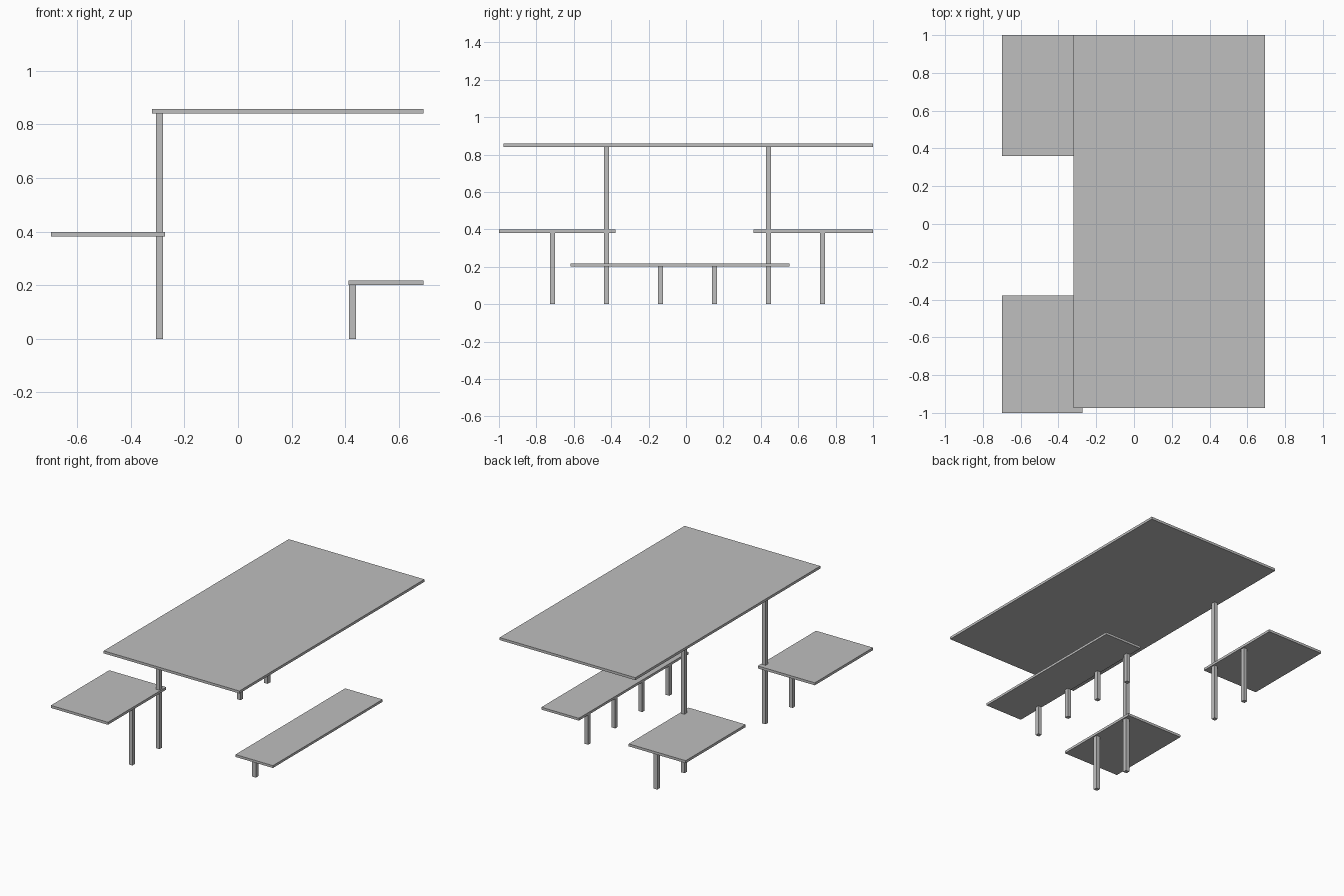
import bpy
import bmesh
from mathutils import Matrix, Vector

cube = bpy.data.objects.get("Cube")
if cube:
    bpy.data.objects.remove(cube, do_unlink=True)

# Single plain grey
grey = bpy.data.materials.new("plain grey")
grey.use_nodes = True
colour = (0.52, 0.52, 0.52, 1)
grey.diffuse_color = colour
grey.node_tree.nodes["Principled BSDF"].inputs["Base Color"].default_value = colour


def box(name, x, y, z):
    """Add a box spanning the given (low, high) ranges."""
    low, high = (Vector(v) for v in zip(x, y, z))
    bm = bmesh.new()
    bmesh.ops.create_cube(bm, size=1, matrix=Matrix.Translation((low + high) / 2)
                          @ Matrix.Diagonal((*(high - low), 1)))
    mesh = bpy.data.meshes.new(name)
    bm.to_mesh(mesh)
    bm.free()
    mesh.materials.append(grey)
    obj = bpy.data.objects.new(name, mesh)
    bpy.context.collection.objects.link(obj)


def post(name, x, y, top):
    """Add a square post standing on the ground."""
    half = 0.0135
    box(name, (x - half, x + half), (y - half, y + half), (0, top))


ROOF_Z, TABLE_Z, BENCH_Z = (0.841, 0.858), (0.381, 0.398), (0.201, 0.217)
TABLE_X = (-0.698, -0.272)
POST_X, BENCH_POST_X = -0.293, 0.427

# Flat slabs
box("roof", (-0.321, 0.693), (-0.975, 1), ROOF_Z)
box("front_table", TABLE_X, (-1, -0.378), TABLE_Z)
box("back_table", TABLE_X, (0.36, 1), TABLE_Z)
box("bench_seat", (0.413, 0.693), (-0.617, 0.554), BENCH_Z)

# Tall posts carry the roof and pass through the tables
for side, tall_y, short_y in (("front", -0.425, -0.714), ("back", 0.441, 0.73)):
    post(side + "_roof_post", POST_X, tall_y, ROOF_Z[0])
    post(side + "_table_post", POST_X, short_y, TABLE_Z[0])

# Evenly spaced row of short posts under the bench
for i in range(4):
    post(f"bench_post_{i + 1}", BENCH_POST_X, -0.425 + i * 0.2887, BENCH_Z[0])
